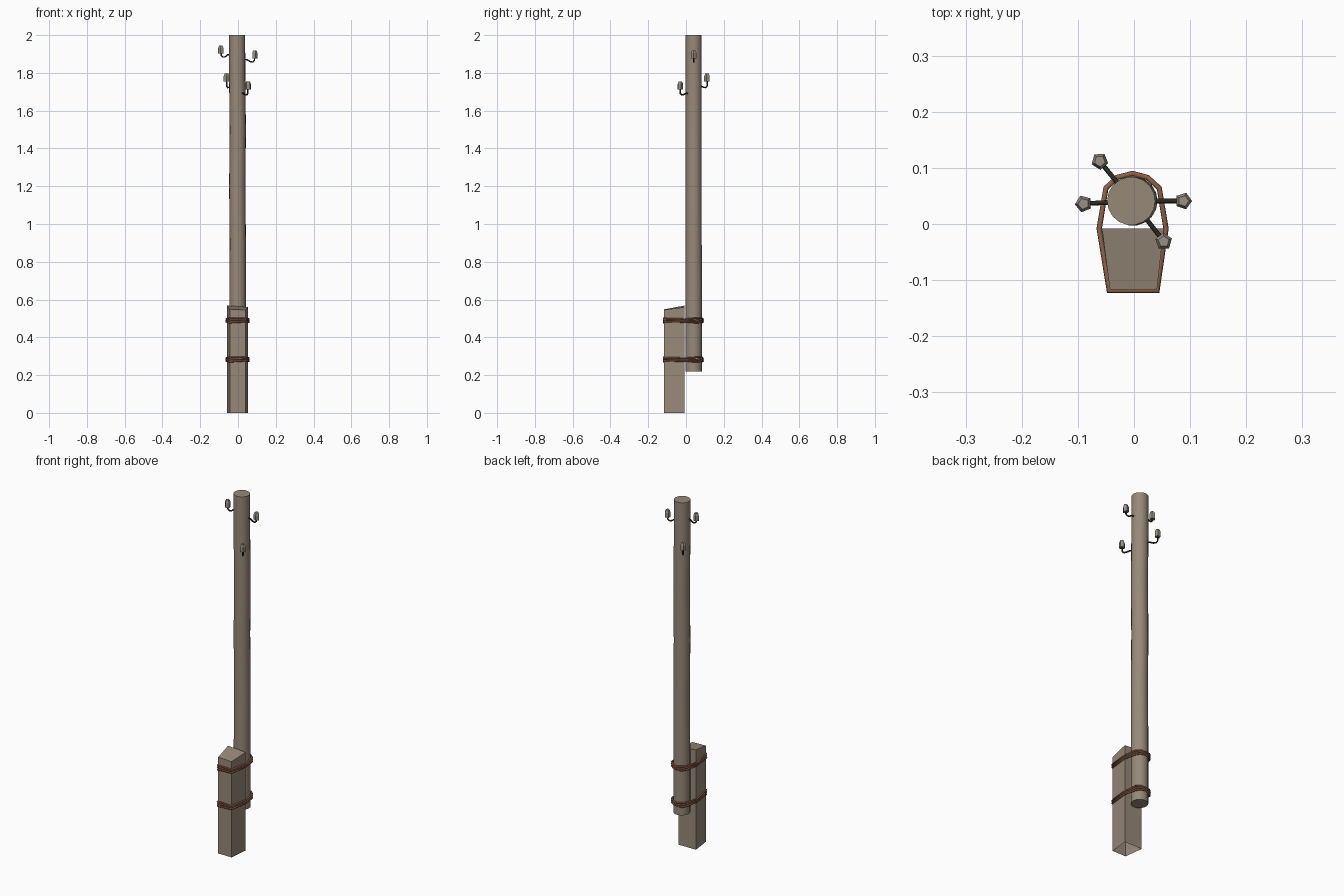
import bpy, bmesh, math
from mathutils import Vector

if "Cube" in bpy.data.objects:
    bpy.data.objects.remove(bpy.data.objects["Cube"])


def material(name, rgb):
    m = bpy.data.materials.new(name)
    m.diffuse_color = (*rgb, 1)
    m.use_nodes = True
    m.node_tree.nodes["Principled BSDF"].inputs["Base Color"].default_value = m.diffuse_color
    return m


WOOD = material("weathered wood", (0.31, 0.25, 0.19))
WIRE = material("rusty copper wire", (0.27, 0.12, 0.065))
IRON = material("dark iron", (0.025, 0.025, 0.016))
CERAMIC = material("dull ceramic", (0.32, 0.28, 0.23))


def loft(name, rings, mat, cap_bottom=True, smooth=True):
    """Skin a stack of equal-length rings and cap the ends."""
    bm = bmesh.new()
    vs = [[bm.verts.new(p) for p in r] for r in rings]
    n = len(vs[0])
    for a, b in zip(vs, vs[1:]):
        for i in range(n):
            j = (i + 1) % n
            bm.faces.new((a[i], a[j], b[j], b[i]))
    bm.faces.new(vs[-1])
    if cap_bottom:
        bm.faces.new(vs[0][::-1])
    me = bpy.data.meshes.new(name)
    bm.to_mesh(me)
    bm.free()
    ob = bpy.data.objects.new(name, me)
    bpy.context.collection.objects.link(ob)
    me.materials.append(mat)
    if smooth:
        bpy.context.view_layer.objects.active = ob
        ob.select_set(True)
        bpy.ops.object.shade_smooth_by_angle(angle=math.radians(35))
        ob.select_set(False)
    return ob


def circle(x, y, z, r, n, turn=0):
    return [(x + r * math.cos(turn + math.tau * i / n),
             y + r * math.sin(turn + math.tau * i / n), z) for i in range(n)]


def tube(name, pts, r, mat, cyclic=False):
    cu = bpy.data.curves.new(name, 'CURVE')
    cu.dimensions = '3D'
    cu.bevel_depth = r
    cu.bevel_resolution = 1
    cu.use_fill_caps = True
    sp = cu.splines.new('POLY')
    sp.points.add(len(pts) - 1)
    for p, co in zip(sp.points, pts):
        p.co = (*co, 1)
    sp.use_cyclic_u = cyclic
    cu.materials.append(mat)
    ob = bpy.data.objects.new(name, cu)
    bpy.context.collection.objects.link(ob)


# Pole, very slightly crooked
px, py = -0.003, 0.041
levels = [(0.22, 0.001, 0.044), (0.6, 0.001, 0.044), (0.9, 0.002, 0.043), (1.2, -0.001, 0.043),
          (1.5, 0.002, 0.043), (1.75, -0.001, 0.043), (2.0, -0.002, 0.043)]
loft("pole", [circle(px + dx, py, z, r, 18) for z, dx, r in levels], WOOD)

# Footing stake: tapered section, sloping top, open underneath
section = [(-0.043, -0.117), (0.041, -0.117), (0.053, -0.008), (-0.057, -0.008)]
top = [0.548, 0.545, 0.560, 0.568]
loft("footing_stake", [[(x, y, 0) for x, y in section],
                       [(x, y, z) for (x, y), z in zip(section, top)]],
     WOOD, cap_bottom=False, smooth=False)

# Wire bindings around pole and stake
path = [(-0.045, -0.119), (0.042, -0.119), (0.057, -0.008), (0.045, 0.064),
        (0.024, 0.083), (-0.003, 0.09), (-0.030, 0.083), (-0.050, 0.064), (-0.062, -0.008)]
for name, zc in (("lower_binding", 0.283), ("upper_binding", 0.490)):
    for k in (-1, 0, 1):
        tube(f"{name}_{k + 2}",
             [(x, y, zc + 0.0095 * k + 0.003 * math.sin(2 * i + k)) for i, (x, y) in enumerate(path)],
             0.0048, WIRE, True)

# Insulators on hooks: cup position, cup base height, hook root height
for i, (x, y, zb, zr) in enumerate([(-0.090, 0.036, 1.902, 1.897), (0.088, 0.041, 1.876, 1.871),
                                    (-0.061, 0.112, 1.755, 1.730), (0.053, -0.031, 1.713, 1.692)], 1):
    axis = Vector((px, py, 0))
    out = Vector((x, y, 0)) - axis
    reach = out.length
    out.normalize()
    low = min(zr, zb - 0.010) - 0.008
    pts = [(0.036, zr), (0.052, zr - 0.001), (reach - 0.022, low + 0.001),
           (reach - 0.010, low), (reach - 0.001, low + 0.008), (reach, zb + 0.008)]
    tube(f"hook_{i}", [axis + out * d + Vector((0, 0, z)) for d, z in pts], 0.0042, IRON)
    t = math.atan2(out.y, out.x)
    loft(f"insulator_{i}", [circle(x, y, zb + h, r, 5, t) for h, r in
                            ((0, 0.0155), (0.028, 0.0155), (0.042, 0.010))], CERAMIC, smooth=False)
